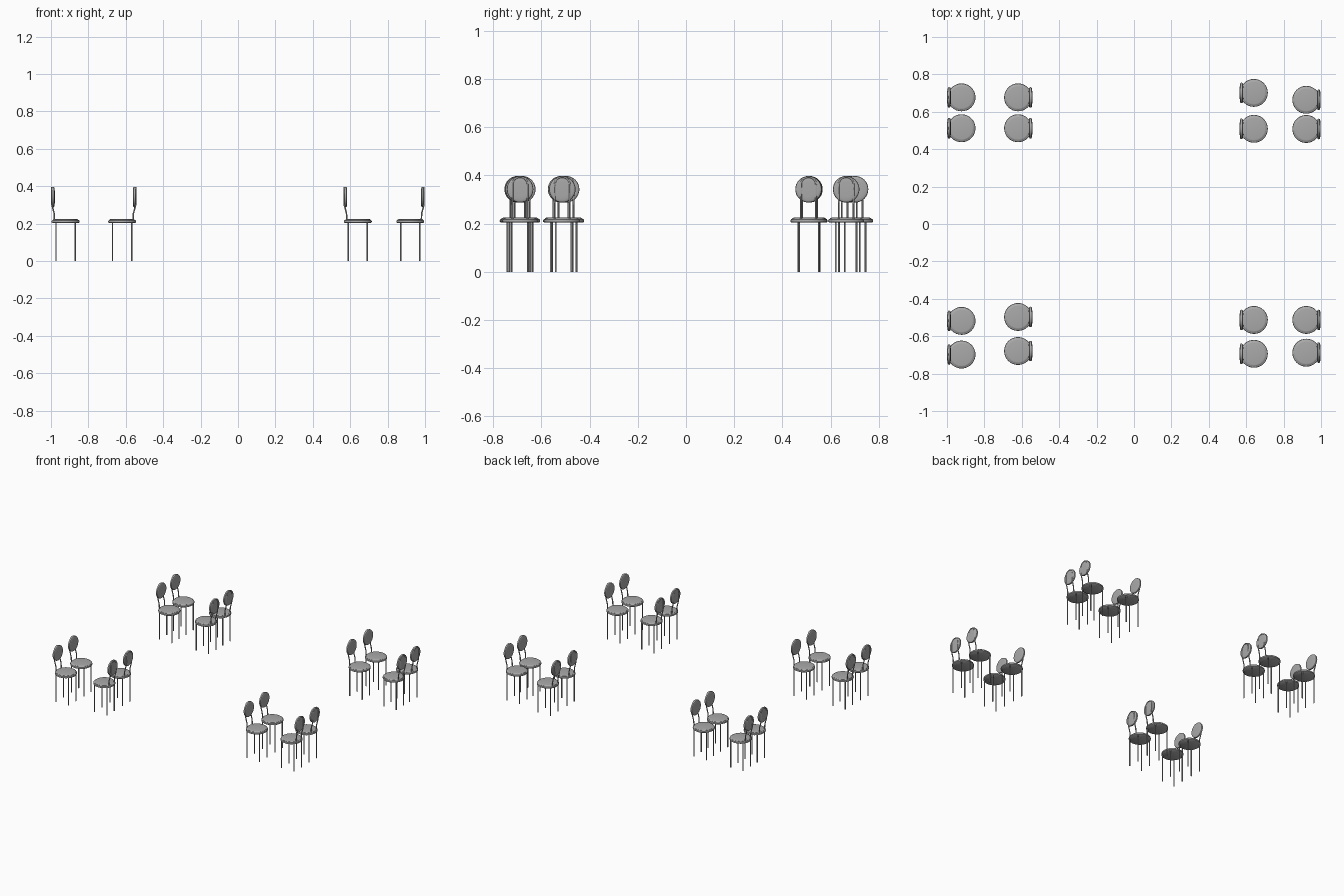
import bpy, bmesh, math
from mathutils import Matrix

if "Cube" in bpy.data.objects:
    bpy.data.objects.remove(bpy.data.objects["Cube"])

GREY = bpy.data.materials.new("plain grey")
GREY.diffuse_color = (0.40, 0.40, 0.40, 1)
GREY.use_nodes = True
GREY.node_tree.nodes["Principled BSDF"].inputs["Base Color"].default_value = GREY.diffuse_color


def finish(bm, name):
    bmesh.ops.recalc_face_normals(bm, faces=bm.faces)
    me = bpy.data.meshes.new(name)
    bm.to_mesh(me)
    bm.free()
    me.materials.append(GREY)
    for p in me.polygons:
        p.use_smooth = True
    me.set_sharp_from_angle(angle=math.radians(40))
    return me


def lathe(bm, profile, n=32, matrix=Matrix()):
    """Turn an (r, z) profile into a closed round solid."""
    rings = [[bm.verts.new(matrix @ Matrix.Rotation(2 * math.pi * i / n, 4, 'Z')
                           @ Matrix.Translation((r, 0, z)).to_translation())
              for i in range(n)] for r, z in profile]
    for a, b in zip(rings, rings[1:]):
        for i in range(n):
            j = (i + 1) % n
            bm.faces.new((a[i], a[j], b[j], b[i]))
    bm.faces.new(rings[0])
    bm.faces.new(rings[-1])


def tube(name, pts, radius):
    """Round tube along a path of points."""
    cu = bpy.data.curves.new(name, 'CURVE')
    cu.dimensions = '3D'
    cu.bevel_depth = radius
    cu.bevel_resolution = 2
    cu.use_fill_caps = True
    sp = cu.splines.new('POLY')
    sp.points.add(len(pts) - 1)
    for p, co in zip(sp.points, pts):
        p.co = (*co, 1)
    cu.materials.append(GREY)
    return cu


# Seat: rounded rim with a cushion set on top
bm = bmesh.new()
lathe(bm, [(0.070, 0.204), (0.074, 0.207), (0.0745, 0.212), (0.073, 0.217), (0.067, 0.220)])
seat_rim = finish(bm, "seat_rim")
bm = bmesh.new()
lathe(bm, [(0.067, 0.215), (0.067, 0.221), (0.064, 0.2235), (0.058, 0.2245)])
cushion = finish(bm, "seat_cushion")

# Four straight legs
bm = bmesh.new()
for sx in (-1, 1):
    for sy in (-1, 1):
        lathe(bm, [(0.0037, 0), (0.0037, 0.207)], 10,
              Matrix.Translation((0.051 * sx, 0.043 * sy, 0)))
legs = finish(bm, "legs")

# Round domed back pad, facing +x of the chair
upright = Matrix.Translation((-0.0665, 0, 0.342)) @ Matrix.Rotation(math.pi / 2, 4, 'Y')
bm = bmesh.new()
lathe(bm, [(0.030, -0.0090), (0.044, -0.0083), (0.050, -0.007), (0.0535, -0.005), (0.055, 0),
           (0.0535, 0.005), (0.050, 0.007), (0.044, 0.0083), (0.030, 0.0090)], 32, upright)
back_pad = finish(bm, "back_pad")

# Hooped tube behind the pad, leaning out slightly from the seat
half, top = 0.031, 0.362
path = [(-0.059, -half, 0.212), (-0.061, -half, 0.255), (-0.073, -half, 0.30)]
for i in range(13):
    a = math.pi * (1 - i / 12)
    path.append((-0.0735, half * math.cos(a), top + half * math.sin(a)))
path += [(x, -y, z) for x, y, z in reversed(path[:3])]
back_frame = tube("back_frame", path, 0.0038)

# Columns of chairs: x, back direction (-1 = back on the left), y positions
columns = [
    (-0.922, -1, (0.677, 0.512, -0.518, -0.698)),
    (-0.620, 1, (0.677, 0.512, -0.497, -0.679)),
    (0.641, -1, (0.701, 0.509, -0.513, -0.694)),
    (0.921, 1, (0.664, 0.508, -0.513, -0.688)),
]
for x, side, ys in columns:
    for y in ys:
        for data in (seat_rim, cushion, legs, back_pad, back_frame):
            ob = bpy.data.objects.new(data.name, data)
            ob.location = (x, y, 0)
            ob.rotation_euler.z = 0 if side < 0 else math.pi
            bpy.context.collection.objects.link(ob)
